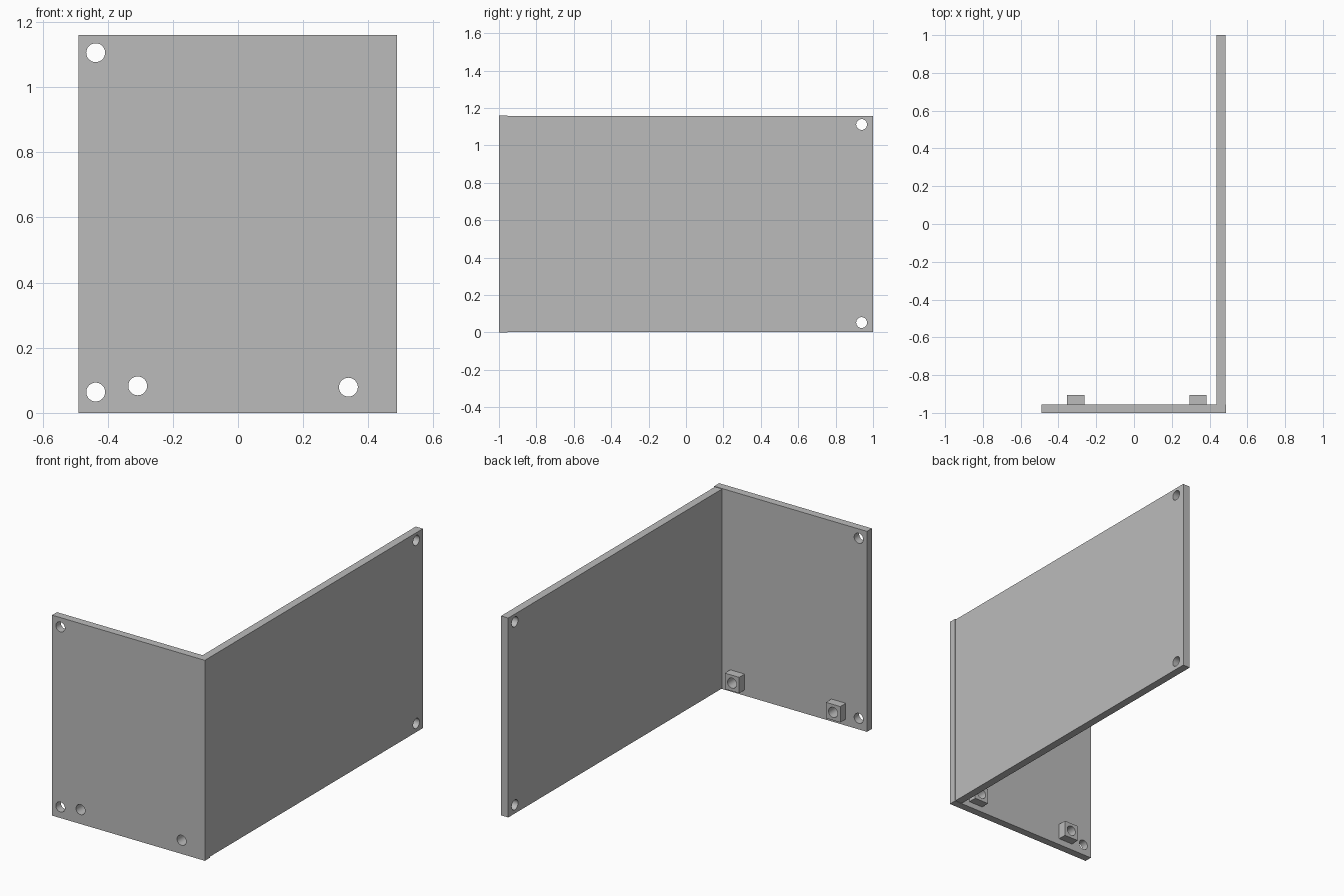
import bpy
import math

if "Cube" in bpy.data.objects:
    bpy.data.objects.remove(bpy.data.objects["Cube"], do_unlink=True)

GREY = (0.5, 0.5, 0.5, 1)
grey = bpy.data.materials.new("matte grey")
grey.use_nodes = True
grey.diffuse_color = GREY
grey.node_tree.nodes["Principled BSDF"].inputs["Base Color"].default_value = GREY


def box(name, low, high):
    centre = [(a + b) / 2 for a, b in zip(low, high)]
    bpy.ops.mesh.primitive_cube_add(size=1, location=centre)
    ob = bpy.context.object
    ob.name = name
    ob.scale = [b - a for a, b in zip(low, high)]
    bpy.ops.object.transform_apply(location=False, rotation=False, scale=True)
    ob.data.materials.append(grey)
    return ob


def drill(ob, location, axis, radius=0.029):
    # Round through hole along the given axis
    turn = (math.pi / 2, 0, 0) if axis == "y" else (0, math.pi / 2, 0)
    bpy.ops.mesh.primitive_cylinder_add(
        vertices=32, radius=radius, depth=0.4, location=location, rotation=turn)
    cutter = bpy.context.object
    cutter.hide_render = True
    cutter.data.materials.append(grey)
    bpy.ops.object.select_all(action="DESELECT")
    bpy.context.view_layer.objects.active = ob
    ob.select_set(True)
    cut = ob.modifiers.new("hole", "BOOLEAN")
    cut.operation = "DIFFERENCE"
    cut.solver = "EXACT"
    cut.object = cutter
    bpy.ops.object.modifier_apply(modifier=cut.name)
    bpy.data.objects.remove(cutter, do_unlink=True)


def finish(ob):
    bpy.ops.object.select_all(action="DESELECT")
    bpy.context.view_layer.objects.active = ob
    ob.select_set(True)
    bpy.ops.object.shade_smooth_by_angle(angle=math.radians(30))


INNER = -0.955
boss_holes = {"right_boss": (-0.308, 0.083), "left_boss": (0.339, 0.079)}
corner_holes = [(-0.437, 1.106), (-0.437, 0.064)]

# Front panel with two corner holes and two screw holes
front = box("front_panel", (-0.49, -1, 0), (0.488, INNER, 1.16))
for x, z in corner_holes + list(boss_holes.values()):
    drill(front, (x, -0.98, z), "y")
finish(front)

# Long side panel, holes at its far corners
side = box("side_panel", (0.438, INNER, 0.003), (0.484, 1, 1.157))
for z in (0.053, 1.112):
    drill(side, (0.46, 0.939, z), "x")
finish(side)

# Square bosses behind the screw holes
for name, (x, z) in boss_holes.items():
    boss = box(name, (x - 0.046, INNER, z - 0.046), (x + 0.046, -0.905, z + 0.046))
    drill(boss, (x, -0.93, z), "y")
    finish(boss)
